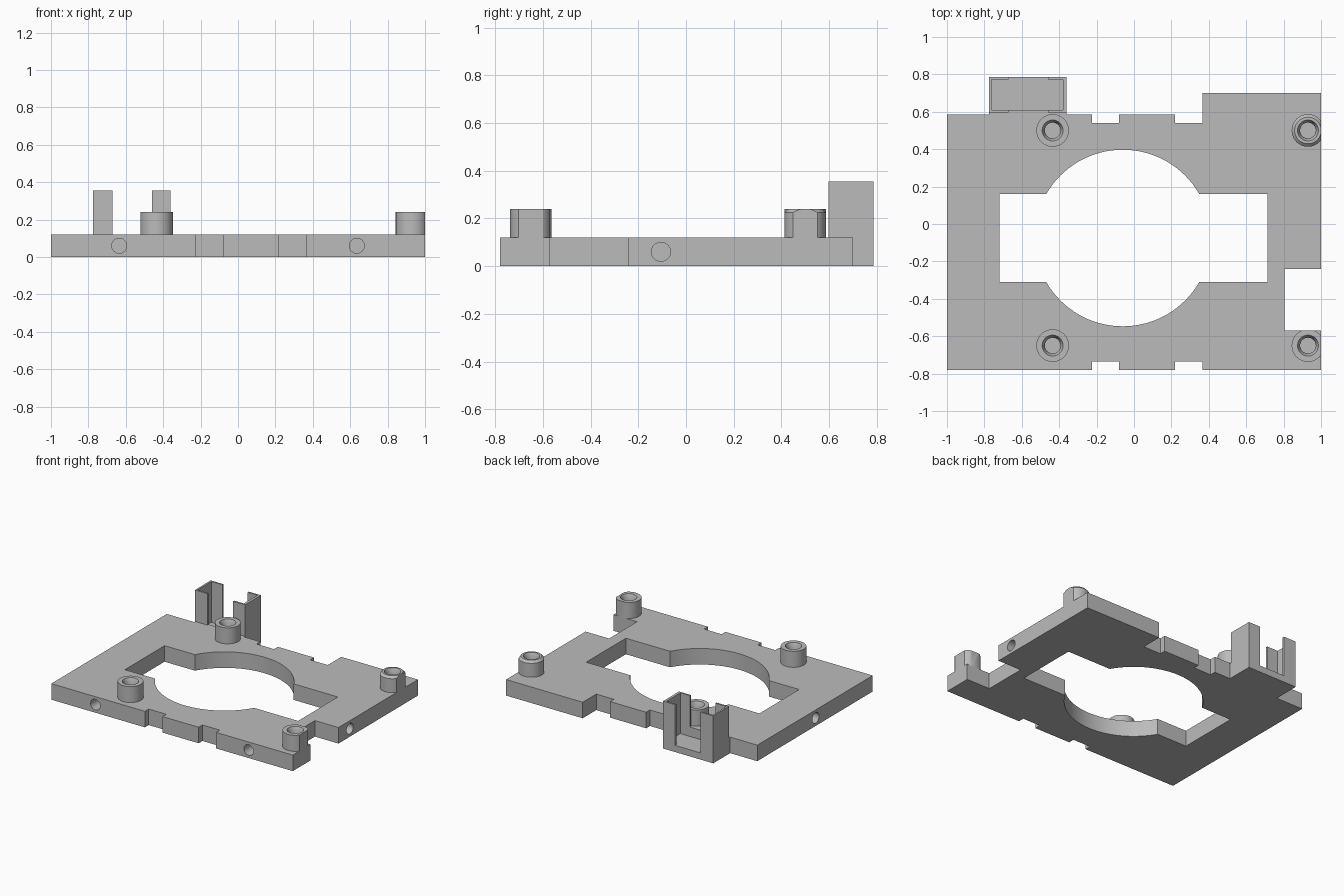
import bpy, bmesh, math
from mathutils import Vector, Matrix

if "Cube" in bpy.data.objects:
    bpy.data.objects.remove(bpy.data.objects["Cube"], do_unlink=True)

grey = bpy.data.materials.new("plain grey")
grey.use_nodes = True
colour = (0.5, 0.5, 0.5, 1)
grey.diffuse_color = colour
grey.node_tree.nodes["Principled BSDF"].inputs["Base Color"].default_value = colour

T = 0.12      # plate thickness


def finish(name, bm):
    bmesh.ops.recalc_face_normals(bm, faces=bm.faces)
    mesh = bpy.data.meshes.new(name)
    bm.to_mesh(mesh)
    bm.free()
    mesh.materials.append(grey)
    ob = bpy.data.objects.new(name, mesh)
    bpy.context.collection.objects.link(ob)
    return ob


def prism(name, points, z0, z1):
    bm = bmesh.new()
    face = bm.faces.new([bm.verts.new((x, y, z0)) for x, y in points])
    up = bmesh.ops.extrude_face_region(bm, geom=[face])["geom"]
    bmesh.ops.translate(bm, vec=(0, 0, z1 - z0),
                        verts=[v for v in up if isinstance(v, bmesh.types.BMVert)])
    return finish(name, bm)


def box(name, x0, x1, y0, y1, z0, z1):
    return prism(name, [(x0, y0), (x1, y0), (x1, y1), (x0, y1)], z0, z1)


def cylinder(name, centre, radius, depth, axis="Z", segments=32):
    bm = bmesh.new()
    turn = {"Z": Matrix(), "X": Matrix.Rotation(math.pi / 2, 4, "Y"),
            "Y": Matrix.Rotation(math.pi / 2, 4, "X")}[axis]
    bmesh.ops.create_cone(bm, cap_ends=True, segments=segments, radius1=radius,
                          radius2=radius, depth=depth,
                          matrix=Matrix.Translation(centre) @ turn)
    return finish(name, bm)


def cut(target, cutters):
    for c in cutters:
        c.hide_render = True
        mod = target.modifiers.new("cut", "BOOLEAN")
        mod.operation, mod.solver, mod.object = "DIFFERENCE", "EXACT", c
    bpy.context.view_layer.update()
    graph = bpy.context.evaluated_depsgraph_get()
    mesh = bpy.data.meshes.new_from_object(target.evaluated_get(graph))
    target.modifiers.clear()
    target.data = mesh
    for c in cutters:
        bpy.data.objects.remove(c, do_unlink=True)


def smooth(ob):
    bpy.ops.object.select_all(action="DESELECT")
    ob.select_set(True)
    bpy.context.view_layer.objects.active = ob
    bpy.ops.object.shade_smooth_by_angle(angle=math.radians(30))


# Base plate outline with edge notches
front, notch_f, back, notch_b, tall = -0.78, -0.735, 0.585, 0.54, 0.70
a, b, c, d = -0.225, -0.08, 0.22, 0.365
outline = [(-1, front), (a, front), (a, notch_f), (b, notch_f), (b, front),
           (c, front), (c, notch_f), (d, notch_f), (d, front), (1, front),
           (1, -0.57), (0.805, -0.57), (0.805, -0.24), (1, -0.24),
           (1, tall), (d, tall), (d, notch_b), (c, notch_b), (c, back),
           (b, back), (b, notch_b), (a, notch_b), (a, back), (-1, back)]
plate = prism("base_plate", outline, 0, T)

# Central opening and blind holes in the edges
cutters = [cylinder("round_cutter", (-0.06, -0.075, 0.06), 0.472, 1, segments=96),
           box("slot_cutter", -0.72, 0.715, -0.31, 0.16, -0.5, 0.5)]
for s in (-1, 1):
    cutters.append(cylinder("front_hole_cutter", (s * 0.635, front, 0.06), 0.04, 0.3, "Y"))
    cutters.append(cylinder("side_hole_cutter", (s, -0.105, 0.06), 0.04, 0.3, "X"))
cut(plate, cutters)
smooth(plate)


# Hollow standoffs, trimmed flush with the plate edges
def standoff(name, x, y, chamfer=0, trim_y=None):
    top, r = 0.24, 0.087
    profile = [(r, T), (r, top - chamfer)]
    if chamfer:
        profile.append((r - chamfer, top))
    profile += [(0.056, top), (0.042, top - 0.03), (0.042, T + 0.002), (0, T + 0.002)]
    bm = bmesh.new()
    verts = [bm.verts.new((x + pr, y, z)) for pr, z in profile]
    edges = [bm.edges.new(pair) for pair in zip(verts, verts[1:])]
    bmesh.ops.spin(bm, geom=verts + edges, cent=(x, y, 0), axis=(0, 0, 1),
                   angle=2 * math.pi, steps=48, use_merge=True)
    bmesh.ops.remove_doubles(bm, verts=bm.verts, dist=1e-5)
    bmesh.ops.holes_fill(bm, edges=[e for e in bm.edges if e.is_boundary], sides=0)
    planes = [((1, 0, 0), (1, 0, 0))]
    if trim_y is not None:
        planes.append(((0, trim_y, 0), (0, 1, 0)))
    for co, no in planes:
        res = bmesh.ops.bisect_plane(bm, geom=bm.verts[:] + bm.edges[:] + bm.faces[:],
                                     plane_co=co, plane_no=no, clear_outer=True)
        rim = [e for e in res["geom_cut"] if isinstance(e, bmesh.types.BMEdge)]
        if rim:
            bmesh.ops.holes_fill(bm, edges=rim, sides=0)
    smooth(finish(name, bm))


standoff("standoff_back_right", -0.435, 0.5)
standoff("standoff_front_right", -0.435, -0.65)
standoff("standoff_back_left", 0.93, 0.5, chamfer=0.016)
standoff("standoff_front_left", 0.93, -0.65, trim_y=-0.57)

# Upright holder behind the plate: two facing channels above a low floor
x0, x1, y0, y1, high, floor, wall = -0.775, -0.36, 0.597, 0.785, 0.355, 0.05, 0.013
holder = box("rear_holder", x0, x1, y0, y1, 0, high)
cut(holder, [box("pocket_cutter", x0 + wall, x1 - 0.02, y0 + wall, y1 - wall, floor, 1),
             box("back_gap_cutter", -0.67, -0.46, 0.7, 1, floor, 1),
             box("front_gap_cutter", -0.67, -0.46, 0.5, 0.7, T, 1)])
box("holder_bridge", x0, x1, back, y0, 0, T)
